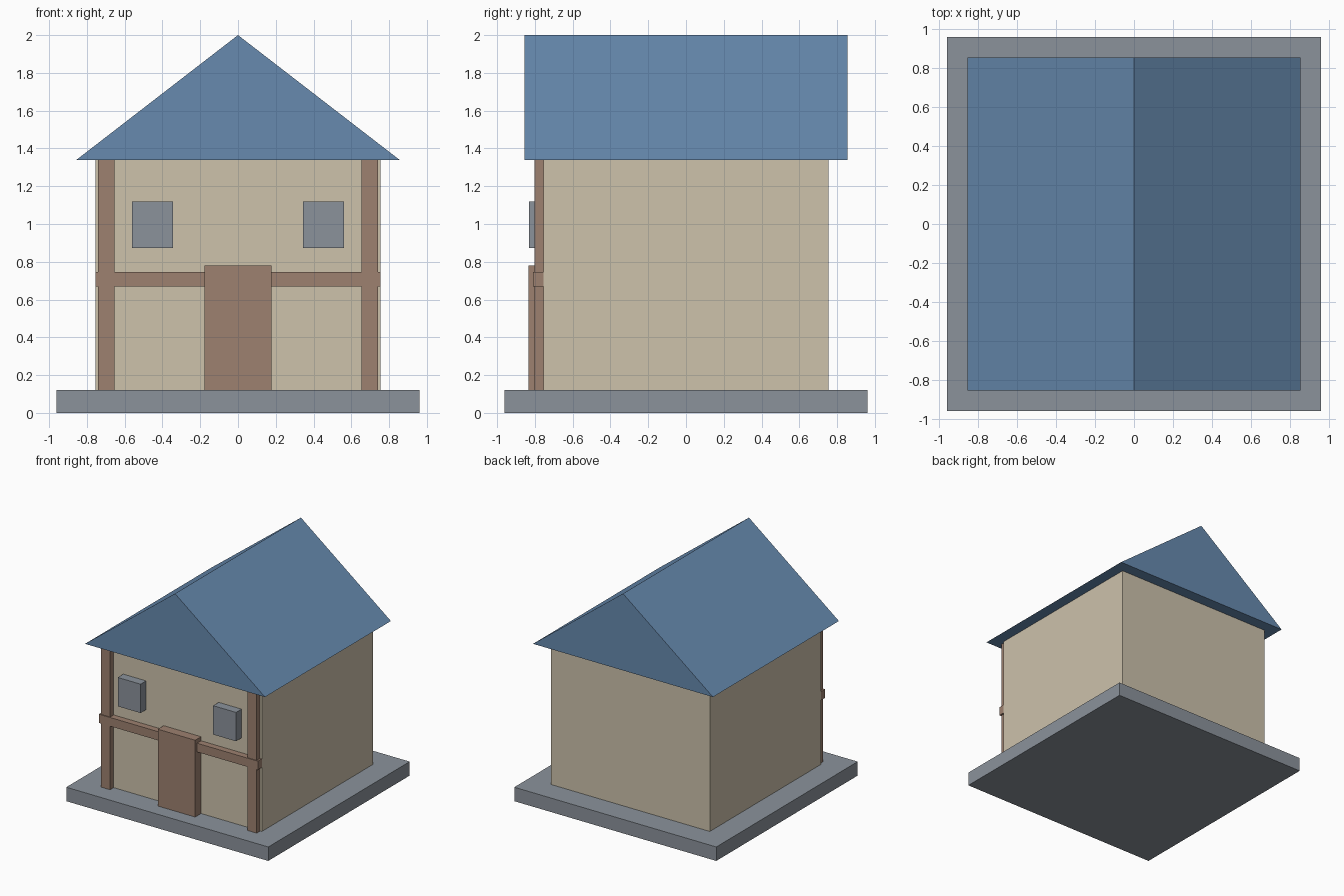
import bpy
import bmesh

cube = bpy.data.objects.get("Cube")
if cube:
    bpy.data.objects.remove(cube, do_unlink=True)


def make_material(name, colour):
    mat = bpy.data.materials.new(name)
    mat.use_nodes = True
    mat.diffuse_color = (*colour, 1)
    mat.node_tree.nodes["Principled BSDF"].inputs["Base Color"].default_value = (*colour, 1)
    return mat


PLASTER = make_material("cream plaster", (0.61, 0.54, 0.41))
TIMBER = make_material("brown timber", (0.34, 0.22, 0.16))
STONE = make_material("grey stone", (0.26, 0.29, 0.33))
SLATE = make_material("blue slate", (0.135, 0.255, 0.43))


def prism(name, outline, y0, y1, mat):
    """Extrude an x-z outline from y0 to y1."""
    bm = bmesh.new()
    face = bm.faces.new([bm.verts.new((x, y0, z)) for x, z in outline])
    side = bmesh.ops.extrude_face_region(bm, geom=[face])["geom"]
    moved = [v for v in side if isinstance(v, bmesh.types.BMVert)]
    bmesh.ops.translate(bm, verts=moved, vec=(0, y1 - y0, 0))
    bmesh.ops.recalc_face_normals(bm, faces=bm.faces)
    mesh = bpy.data.meshes.new(name)
    bm.to_mesh(mesh)
    bm.free()
    mesh.materials.append(mat)
    obj = bpy.data.objects.new(name, mesh)
    bpy.context.scene.collection.objects.link(obj)
    return obj


def box(name, x0, x1, y0, y1, z0, z1, mat):
    return prism(name, [(x0, z0), (x1, z0), (x1, z1), (x0, z1)], y0, y1, mat)


BASE, EAVES, RIDGE = 0.12, 1.34, 2.0
WALL, ROOF, SLAB = 0.755, 0.855, 0.96

# Main masses
box("foundation", -SLAB, SLAB, -SLAB, SLAB, 0, BASE, STONE)
box("walls", -WALL, WALL, -WALL, WALL, BASE, EAVES, PLASTER)
prism("gable_roof", [(-ROOF, EAVES), (ROOF, EAVES), (0, RIDGE)], -ROOF, ROOF, SLATE)

# Front timber frame and door
box("cross_beam", -WALL, WALL, -0.81, -WALL, 0.67, 0.745, TIMBER)
box("door", -0.178, 0.178, -0.835, -WALL, BASE, 0.78, TIMBER)

# Mirrored posts and windows
for side, s in (("left", 1), ("right", -1)):
    box(side + "_post", s * 0.653, s * 0.74, -0.803, -WALL, BASE, EAVES, TIMBER)
    box(side + "_window", s * 0.345, s * 0.562, -0.83, -WALL, 0.872, 1.12, STONE)
